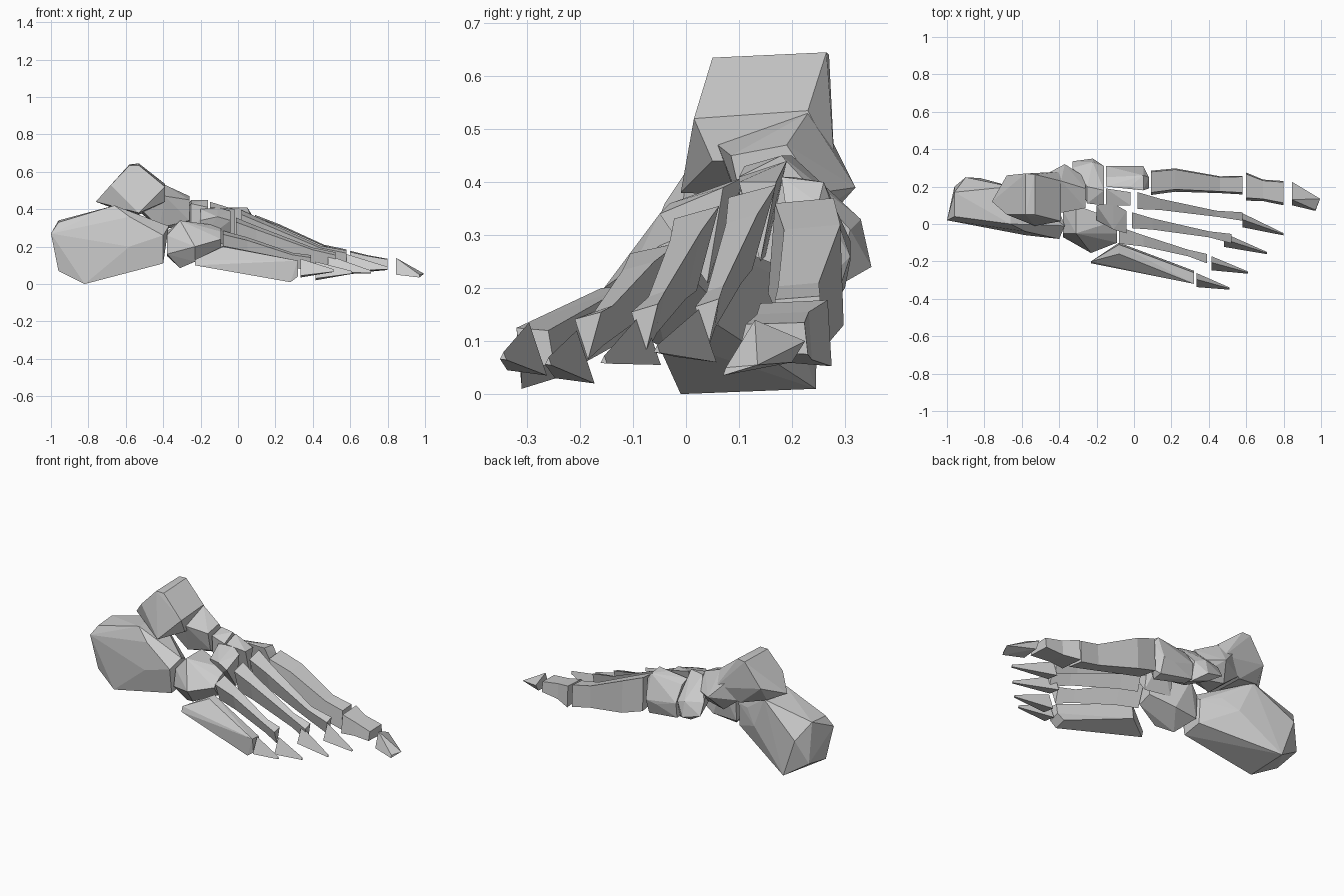
import bpy, bmesh
from math import radians


def finish(name, bm):
    bmesh.ops.recalc_face_normals(bm, faces=bm.faces)
    me = bpy.data.meshes.new(name)
    bm.to_mesh(me)
    bm.free()
    ob = bpy.data.objects.new(name, me)
    bpy.context.collection.objects.link(ob)
    return ob


def chunk(name, *slices):
    """Blocky bone: hull around slices (x, [(y, z), ...]) taken along the foot."""
    bm = bmesh.new()
    for x, profile in slices:
        for y, z in profile:
            bm.verts.new((x, y, z))
    res = bmesh.ops.convex_hull(bm, input=bm.verts)
    junk = {e for e in res["geom_interior"] + res["geom_unused"]
            if isinstance(e, bmesh.types.BMVert)}
    bmesh.ops.delete(bm, geom=list(junk), context='VERTS')
    bmesh.ops.dissolve_limit(bm, angle_limit=radians(3), verts=bm.verts, edges=bm.edges)
    return finish(name, bm)


QUAD = [(-.5, -.4), (.5, -.5), (.45, .5), (-.4, .45)]
WEDGE = [(0, -.5), (.5, .5), (-.5, .35)]
TENT = [(-.5, -.4), (.5, -.5), (.05, .5)]


def shaft(name, shape, *sections):
    """Long bone: loft of one shape through (x, y, z, width, height)."""
    bm = bmesh.new()
    rings = [[bm.verts.new((x, y + a * w, z + b * h)) for a, b in shape]
             for x, y, z, w, h in sections]
    n = len(shape)
    for r, s in zip(rings, rings[1:]):
        for i in range(n):
            j = (i + 1) % n
            bm.faces.new((r[i], r[j], s[j], s[i]))
    bm.faces.new(rings[0])
    bm.faces.new(rings[-1])
    return finish(name, bm)


# Heel bone
chunk("heel_bone",
      (-1.0, [(.02, .27)]),
      (-.96, [(.04, .07), (.17, .34), (.04, .33), (.2, .1)]),
      (-.90, [(.25, .24)]),
      (-.82, [(-.01, 0), (.245, .01)]),
      (-.66, [(.0, .42), (.2, .41)]),
      (-.58, [(-.06, .2), (-.04, .36), (.18, .22)]),
      (-.50, [(.13, .29)]),
      (-.40, [(-.08, .26), (-.06, .11), (.06, .13), (.07, .27)]),
      (-.37, [(-.01, .31)]))

# Ankle bone: domed body, then neck and rounded head
chunk("ankle_body",
      (-.76, [(.12, .44)]),
      (-.68, [(.05, .53), (.26, .5), (.2, .41)]),
      (-.58, [(.05, .635), (.27, .64)]),
      (-.53, [(.05, .635), (.265, .645), (-.01, .38), (.24, .37)]),
      (-.39, [(.015, .52), (.23, .535), (.28, .44), (.05, .44)]))
chunk("ankle_head",
      (-.52, [(.1, .4), (.1, .5), (.24, .55), (.24, .38)]),
      (-.42, [(.12, .30), (.24, .30)]),
      (-.39, [(.06, .47), (.23, .53)]),
      (-.37, [(.32, .39)]),
      (-.26, [(.085, .45), (.19, .47), (.25, .38), (.11, .34), (.19, .3)]))

# Boat-shaped bone in front of the ankle
chunk("boat_bone",
      (-.33, [(.335, .27), (.3, .34)]),
      (-.25, [(.11, .43), (.2, .45), (.12, .28), (.31, .22)]),
      (-.22, [(.35, .24), (.33, .33)]),
      (-.16, [(.10, .41), (.18, .45), (.31, .31), (.28, .2), (.13, .26)]))

# Cube-shaped bone on the outer side
chunk("cube_bone",
      (-.38, [(-.07, .16), (-.05, .26), (.07, .28), (.06, .15)]),
      (-.31, [(-.04, .085), (.1, .34), (-.05, .34)]),
      (-.23, [(-.155, .2), (-.1, .12), (.07, .16)]),
      (-.09, [(-.1, .24), (-.06, .18), (.02, .21), (.02, .31), (-.05, .28)]))

# Three wedge-shaped bones
chunk("inner_wedge",
      (-.15, [(.31, .29), (.25, .38), (.2, .4), (.24, .2), (.3, .2)]),
      (-.02, [(.2, .41), (.31, .25)]),
      (.05, [(.26, .4), (.18, .41), (.31, .26), (.22, .16), (.28, .17)]),
      (.08, [(.19, .34), (.25, .36), (.25, .2)]))
chunk("middle_wedge",
      (-.15, [(.1, .41), (.19, .44), (.15, .26)]),
      (-.02, [(.1, .4), (.17, .4), (.14, .25)]))
chunk("outer_wedge",
      (-.20, [(.02, .34), (.1, .4), (.06, .22)]),
      (-.11, [(-.03, .36), (.11, .41)]),
      (-.04, [(-.05, .34), (.07, .39), (.04, .21)]))

# Long bones of the midfoot, from the big toe outwards
shaft("long_bone_1", QUAD, (.09, .22, .27, .13, .2), (.22, .235, .225, .125, .19),
      (.46, .21, .145, .09, .13), (.58, .208, .12, .1, .13))
shaft("long_bone_2", WEDGE, (.02, .125, .315, .09, .16), (.14, .105, .275, .06, .13),
      (.44, .055, .165, .032, .08), (.58, .04, .13, .045, .1))
shaft("long_bone_3", WEDGE, (-.01, .02, .275, .085, .16), (.1, .0, .245, .06, .13),
      (.4, -.055, .155, .032, .08), (.52, -.078, .12, .05, .1))
shaft("long_bone_4", WEDGE, (-.08, -.06, .22, .09, .13), (.05, -.09, .195, .06, .11),
      (.29, -.155, .13, .035, .075), (.39, -.185, .11, .05, .09))
chunk("long_bone_5",
      (-.23, [(-.21, .1), (-.2, .13)]),
      (-.08, [(-.11, .205), (-.16, .2), (-.1, .11), (-.17, .09)]),
      (.28, [(-.31, .01), (-.245, .03)]),
      (.32, [(-.32, .125), (-.26, .12), (-.31, .04), (-.25, .06)]))

# Big toe, two pieces
shaft("big_toe_base", QUAD, (.6, .2, .115, .15, .125), (.69, .18, .11, .115, .09),
      (.8, .165, .105, .13, .06))
chunk("big_toe_tip",
      (.845, [(.225, .1), (.1, .05), (.13, .14), (.2, .06)]),
      (.97, [(.07, .035), (.075, .05)]),
      (.995, [(.135, .055)]))

# Small pointed toes
for i, (x, y, z, tx, ty, tz) in enumerate([
        (.58, .02, .11, .8, -.055, .085), (.48, -.085, .105, .71, -.155, .065),
        (.415, -.21, .07, .61, -.26, .062), (.335, -.3, .085, .51, -.345, .072)]):
    shaft(f"small_toe_{i + 2}", TENT, (x, y, z, .075, .1), (tx, ty, tz, .012, .015))
